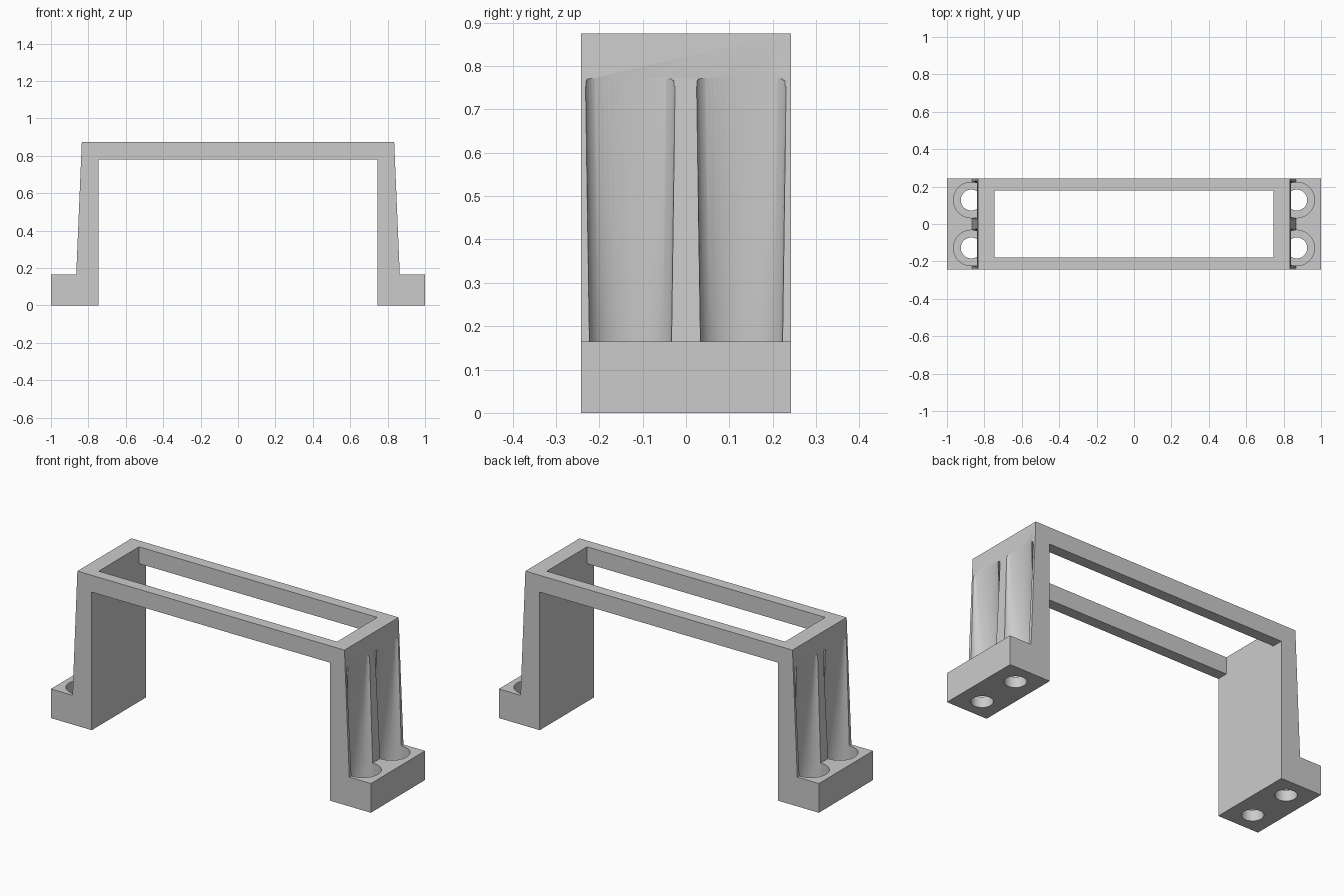
import bpy, bmesh
from math import cos, sin, pi, radians

cube = bpy.data.objects.get("Cube")
if cube:
    bpy.data.objects.remove(cube, do_unlink=True)

grey = bpy.data.materials.new("light grey plastic")
grey.use_nodes = True
COLOUR = (0.6, 0.6, 0.6, 1)
grey.diffuse_color = COLOUR
grey.node_tree.nodes["Principled BSDF"].inputs["Base Color"].default_value = COLOUR

HALF_DEPTH, TOP, RAIL_Z = 0.242, 0.875, 0.78
INNER_X, FOOT_Z = 0.745, 0.165
BORE_X, BORE_Y, BORE_R, HOLE_R, FLOOR_Z = 0.87, 0.128, 0.095, 0.056, 0.06
SIDES = 48


def loft(name, rings):
    """Closed solid through rings of equal point count."""
    bm = bmesh.new()
    loops = [[bm.verts.new(p) for p in ring] for ring in rings]
    n = len(loops[0])
    for a, b in zip(loops, loops[1:]):
        for i in range(n):
            j = (i + 1) % n
            bm.faces.new((a[i], a[j], b[j], b[i]))
    bm.faces.new(loops[0][::-1])
    bm.faces.new(loops[-1])
    bmesh.ops.recalc_face_normals(bm, faces=bm.faces)
    mesh = bpy.data.meshes.new(name)
    bm.to_mesh(mesh)
    bm.free()
    mesh.materials.append(grey)
    obj = bpy.data.objects.new(name, mesh)
    bpy.context.collection.objects.link(obj)
    return obj


def circle(y, z, r):
    return [(BORE_X + r * cos(2 * pi * i / SIDES), y + r * sin(2 * pi * i / SIDES), z)
            for i in range(SIDES)]


def scoop_top(y, z):
    """Half circle whose inner side is flattened onto the leg face."""
    ring = []
    for i in range(SIDES):
        a = 2 * pi * i / SIDES
        ring.append((0.8395 + 0.13 * max(0, cos(a)), y + 0.104 * sin(a), z))
    return ring


# Legs with feet: side outline extruded through the depth
outline = [(INNER_X, 0), (1, 0), (1, FOOT_Z), (0.865, FOOT_Z), (0.835, TOP), (INNER_X, TOP)]
legs = loft("legs", [[(x, y, z) for x, z in outline] for y in (-HALF_DEPTH, HALF_DEPTH)])

# Screw pockets that fade up the leg, and through holes
cutters = []
for y in (-BORE_Y, BORE_Y):
    cutters.append(loft("screw_pocket_cutter", [circle(y, FLOOR_Z, BORE_R),
                                                circle(y, FOOT_Z, BORE_R),
                                                scoop_top(y, RAIL_Z - 0.005)]))
    cutters.append(loft("screw_hole_cutter", [circle(y, -0.1, HOLE_R),
                                              circle(y, FLOOR_Z + 0.05, HOLE_R)]))

bpy.ops.object.select_all(action="DESELECT")
bpy.context.view_layer.objects.active = legs
legs.select_set(True)
for cutter in cutters:
    cutter.hide_render = True
    mod = legs.modifiers.new("cut", "BOOLEAN")
    mod.operation, mod.solver, mod.object = "DIFFERENCE", "EXACT", cutter
    bpy.ops.object.modifier_apply(modifier=mod.name)
    bpy.data.objects.remove(cutter, do_unlink=True)
mirror = legs.modifiers.new("mirror", "MIRROR")
bpy.ops.object.modifier_apply(modifier=mirror.name)
bpy.ops.object.shade_smooth_by_angle(angle=radians(30))

# Top rails joining the legs
for name, y0, y1 in (("front_rail", -HALF_DEPTH, -0.18), ("back_rail", 0.18, HALF_DEPTH)):
    loft(name, [[(x, y0, RAIL_Z), (x, y1, RAIL_Z), (x, y1, TOP), (x, y0, TOP)]
                for x in (-INNER_X, INNER_X)])
